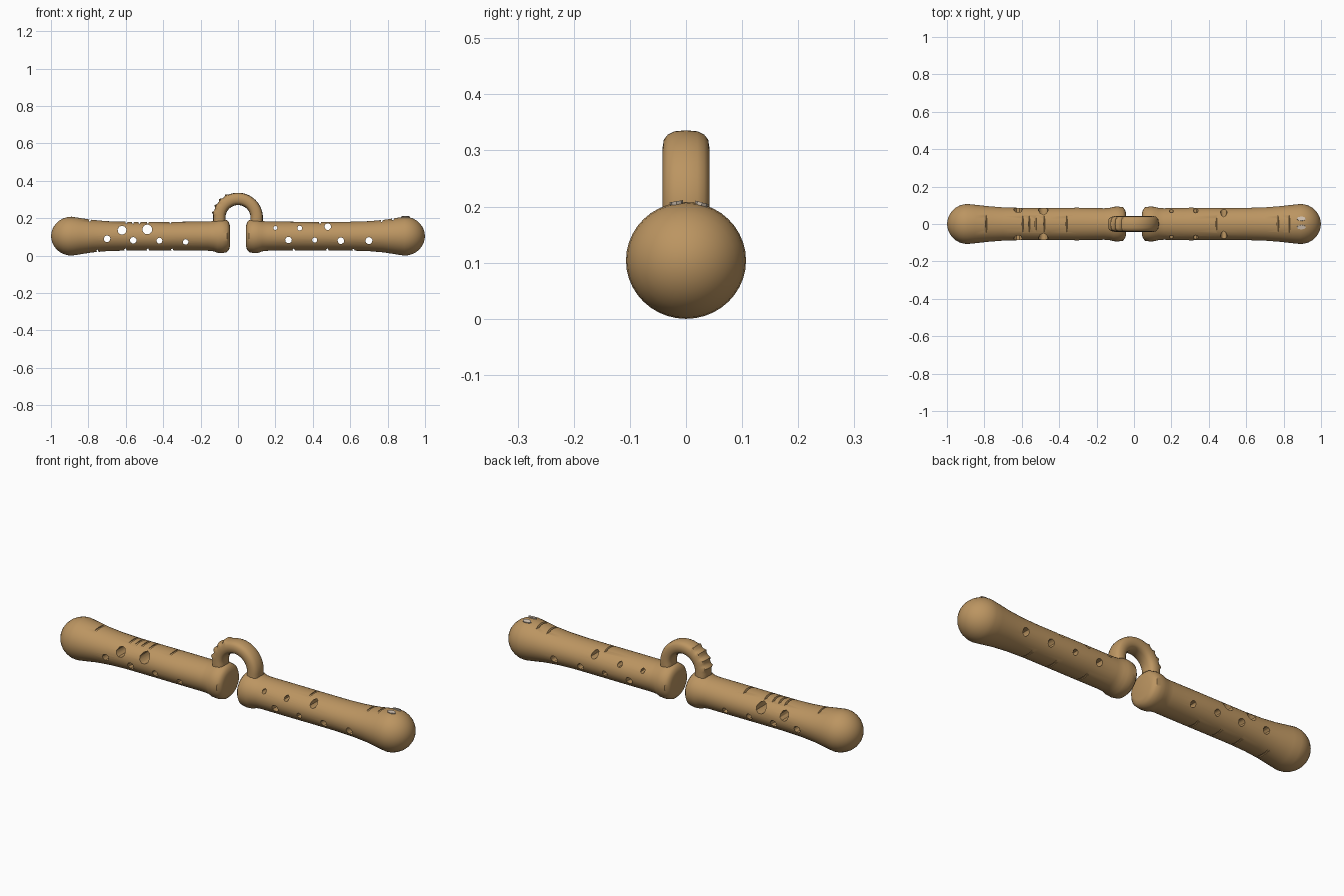
import bpy, bmesh
from math import sin, cos, pi, radians, copysign
from mathutils import Matrix, Vector

cube = bpy.data.objects.get("Cube")
if cube:
    bpy.data.objects.remove(cube, do_unlink=True)

AXIS_Z = 0.104


def material(name, rgb):
    m = bpy.data.materials.new(name)
    m.use_nodes = True
    m.diffuse_color = (*rgb, 1)
    m.node_tree.nodes["Principled BSDF"].inputs["Base Color"].default_value = (*rgb, 1)
    return m


TAN = material("tan wood", (0.5, 0.3, 0.12))
PALE = material("pale spot", (0.62, 0.52, 0.42))


def finish(bm, name, mat):
    bmesh.ops.recalc_face_normals(bm, faces=bm.faces)
    mesh = bpy.data.meshes.new(name)
    bm.to_mesh(mesh)
    bm.free()
    mesh.materials.append(mat)
    obj = bpy.data.objects.new(name, mesh)
    bpy.context.collection.objects.link(obj)
    return obj


def select(obj):
    bpy.ops.object.select_all(action="DESELECT")
    obj.select_set(True)
    bpy.context.view_layer.objects.active = obj


def smooth(obj, degrees=40):
    select(obj)
    bpy.ops.object.shade_smooth_by_angle(angle=radians(degrees))


def skin(bm, rings):
    """Bridge a list of point rings and cap both ends."""
    loops = [[bm.verts.new(p) for p in ring] for ring in rings]
    n = len(loops[0])
    for a, b in zip(loops, loops[1:]):
        for i in range(n):
            bm.faces.new((a[i], a[(i + 1) % n], b[(i + 1) % n], b[i]))
    bm.faces.new(loops[0])
    bm.faces.new(loops[-1])


# Handle outline: distance from the middle, half width, half height
OUTLINE = [(0.043, 0.06, 0.055), (0.048, 0.077, 0.073), (0.06, 0.09, 0.086),
           (0.085, 0.093, 0.091), (0.11, 0.092, 0.089), (0.13, 0.086, 0.081),
           (0.16, 0.084, 0.078), (0.3, 0.087, 0.077), (0.45, 0.086, 0.077),
           (0.6, 0.086, 0.077), (0.7, 0.089, 0.08), (0.78, 0.095, 0.087),
           (0.85, 0.103, 0.098), (0.89, 0.107, 0.104)]
OUTLINE += [(0.89 + 0.109 * sin(t), 0.107 * cos(t), 0.104 * cos(t))
            for t in [radians(a) for a in (12, 24, 36, 48, 59, 69, 78, 86)]]


def handle(name, side):
    bm = bmesh.new()
    skin(bm, [[(side * x, w * cos(2 * pi * i / 40), AXIS_Z + h * sin(2 * pi * i / 40))
               for i in range(40)] for x, w, h in OUTLINE])
    return finish(bm, name, TAN)


# Round holes bored front to back: x, z, radius
LEFT_HOLES = [(0.2, 0.148, 0.011), (0.27, 0.083, 0.018), (0.33, 0.147, 0.013),
              (0.41, 0.083, 0.014), (0.48, 0.155, 0.018), (0.55, 0.08, 0.018),
              (0.7, 0.08, 0.019)]
RIGHT_HOLES = [(-0.7, 0.09, 0.018), (-0.62, 0.136, 0.024), (-0.56, 0.082, 0.018),
               (-0.485, 0.14, 0.027), (-0.42, 0.08, 0.016), (-0.28, 0.073, 0.015)]

# Shallow slits across the top and underside: x, surface z
LEFT_SLITS = [(0.44, 0.181), (0.77, 0.19), (0.83, 0.199),
              (0.3, 0.027), (0.48, 0.027), (0.62, 0.026)]
RIGHT_SLITS = [(-0.79, 0.192), (-0.595, 0.181), (-0.56, 0.181), (-0.525, 0.181),
               (-0.48, 0.181), (-0.36, 0.181),
               (-0.75, 0.021), (-0.6, 0.027), (-0.48, 0.027), (-0.35, 0.027)]


def carve(body, holes, slits):
    bm = bmesh.new()
    for x, z, r in holes:
        place = Matrix.Translation((x, 0, z)) @ Matrix.Rotation(pi / 2, 4, "X")
        bmesh.ops.create_cone(bm, cap_ends=True, segments=9, radius1=r, radius2=r,
                              depth=0.4, matrix=place)
    for x, z in slits:
        tilt = 25 if z > AXIS_Z else -25
        place = (Matrix.Translation((x, 0, z)) @ Matrix.Rotation(radians(tilt), 4, "Y")
                 @ Matrix.Diagonal((0.009, 0.3, 0.02, 1)))
        bmesh.ops.create_cube(bm, size=1, matrix=place)
    cutter = finish(bm, "cutter", TAN)
    cutter.hide_render = True
    mod = body.modifiers.new("carve", "BOOLEAN")
    mod.operation = "DIFFERENCE"
    mod.solver = "EXACT"
    mod.use_self = True
    mod.object = cutter
    select(body)
    bpy.ops.object.modifier_apply(modifier="carve")
    bpy.data.objects.remove(cutter, do_unlink=True)
    smooth(body)


carve(handle("left_handle", 1), LEFT_HOLES, LEFT_SLITS)
carve(handle("right_handle", -1), RIGHT_HOLES, RIGHT_SLITS)


# Arched link with a flattened section and notched right shoulder
def squarish(t):
    c, s = cos(t), sin(t)
    return copysign(abs(c) ** 0.75, c), copysign(abs(s) ** 0.75, s)


def link_ring(centre, outward, bump=0.0):
    ring = []
    for i in range(16):
        u, v = squarish(2 * pi * i / 16)
        reach = 0.033 * u + (bump if u > 0.5 else 0)
        ring.append(centre + outward * reach + Vector((0, 0.042 * v, 0)))
    return ring


rings = [link_ring(Vector((0.098, 0, 0.15)), Vector((1, 0, 0)))]
for k in range(33):
    a = pi * k / 32
    out = Vector((cos(a), 0, sin(a)))
    bump = 0.009 if a > 1.9 and k % 3 == 0 else 0
    rings.append(link_ring(Vector((0, 0, 0.203)) + out * 0.1, out, bump))
rings.append(link_ring(Vector((-0.098, 0, 0.15)), Vector((-1, 0, 0))))
bm = bmesh.new()
skin(bm, rings)
smooth(finish(bm, "arched_link", TAN), 35)

# Small pale spots on top of the left knob
bm = bmesh.new()
for y, z in ((0.028, 0.2045), (-0.017, 0.2065)):
    place = (Matrix.Translation((0.895, y, z)) @ Matrix.Rotation(-y * 9.5, 4, "X")
             @ Matrix.Diagonal((0.024, 0.012, 0.006, 1)))
    bmesh.ops.create_cone(bm, cap_ends=True, segments=8, radius1=1, radius2=1,
                          depth=1, matrix=place)
finish(bm, "knob_spots", PALE)
